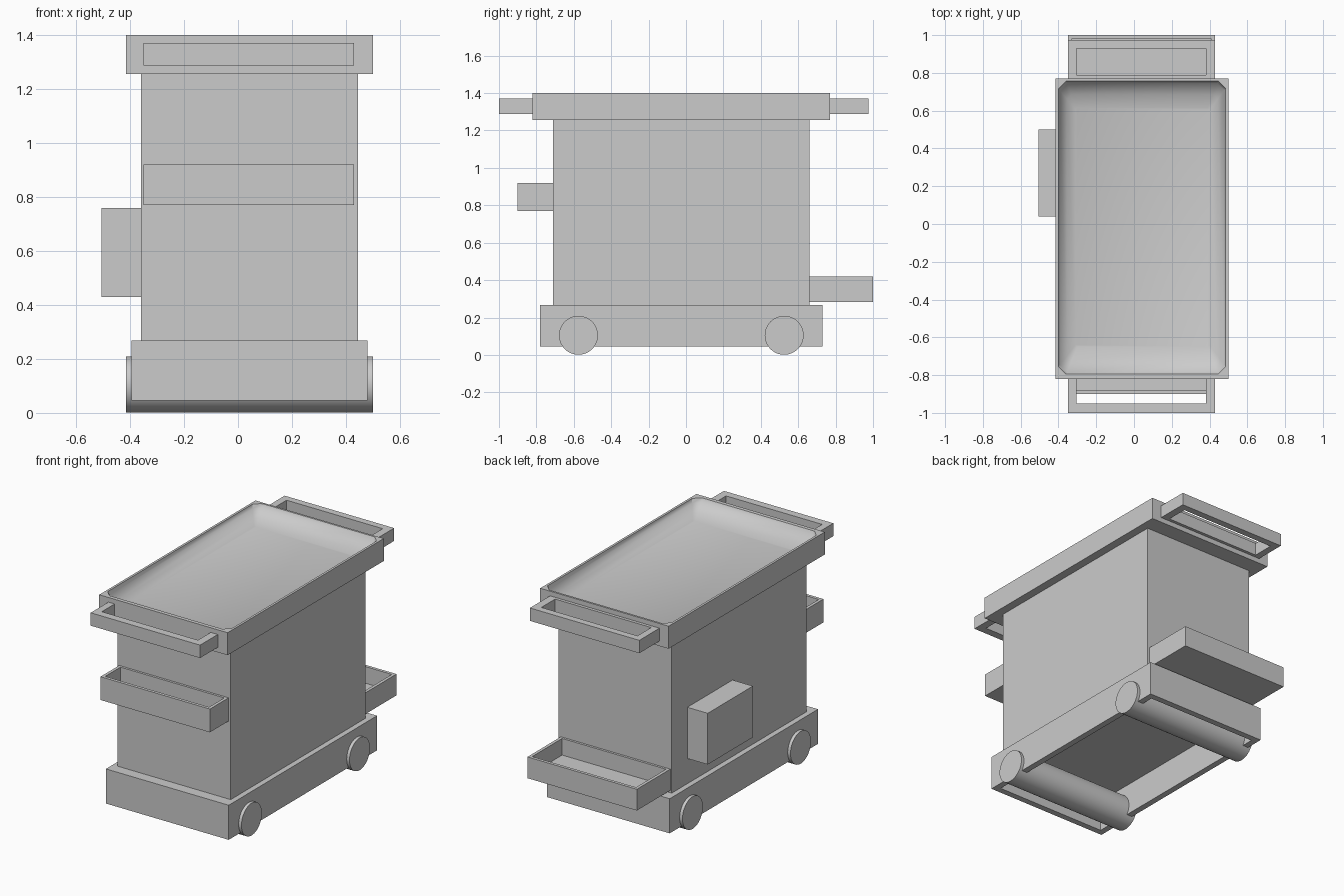
import bpy
import bmesh
import math

cube = bpy.data.objects.get("Cube")
if cube:
    bpy.data.objects.remove(cube)

grey = bpy.data.materials.new("plain_grey")
grey.use_nodes = True
colour = (0.6, 0.6, 0.6, 1)
grey.diffuse_color = colour
grey.node_tree.nodes["Principled BSDF"].inputs["Base Color"].default_value = colour


def finish(name, bm, smooth_angle=None):
    bmesh.ops.remove_doubles(bm, verts=bm.verts, dist=0.0001)
    bmesh.ops.recalc_face_normals(bm, faces=bm.faces)
    mesh = bpy.data.meshes.new(name)
    bm.to_mesh(mesh)
    bm.free()
    mesh.materials.append(grey)
    obj = bpy.data.objects.new(name, mesh)
    bpy.context.collection.objects.link(obj)
    if smooth_angle:
        bpy.ops.object.select_all(action='DESELECT')
        obj.select_set(True)
        bpy.context.view_layer.objects.active = obj
        bpy.ops.object.shade_smooth_by_angle(angle=math.radians(smooth_angle))
    return obj


def outline(rect, z, c=0.0):
    """Rectangle (x0, x1, y0, y1) at height z with corners cut by c."""
    x0, x1, y0, y1 = rect
    return [(x0 + c, y0, z), (x1 - c, y0, z), (x1, y0 + c, z), (x1, y1 - c, z),
            (x1 - c, y1, z), (x0 + c, y1, z), (x0, y1 - c, z), (x0, y0 + c, z)]


def loft(name, rings, closed=False, smooth_angle=None):
    """Skin a stack of outlines; closed joins last to first, otherwise cap both ends."""
    bm = bmesh.new()
    loops = [[bm.verts.new(p) for p in ring] for ring in rings]
    pairs = list(zip(loops, loops[1:]))
    if closed:
        pairs.append((loops[-1], loops[0]))
    else:
        bm.faces.new(loops[0])
        bm.faces.new(loops[-1])
    for a, b in pairs:
        n = len(a)
        for i in range(n):
            j = (i + 1) % n
            bm.faces.new((a[i], a[j], b[j], b[i]))
    return finish(name, bm, smooth_angle)


def box(name, rect, z0, z1):
    return loft(name, [outline(rect, z0), outline(rect, z1)])


def hollow(name, rect, inner, closed_z, open_z, floor_z):
    """Box with a pocket that opens at open_z."""
    return loft(name, [outline(rect, closed_z), outline(rect, open_z),
                       outline(inner, open_z), outline(inner, floor_z)])


def inset(rect, t):
    x0, x1, y0, y1 = rect
    return (x0 + t, x1 - t, y0 + t, y1 - t)


# Cabinet and side box
box("cabinet_body", (-0.36, 0.445, -0.71, 0.66), 0.26, 1.26)
box("side_box", (-0.505, -0.355, 0.04, 0.50), 0.43, 0.76)

# Base, open underneath
base = (-0.395, 0.48, -0.78, 0.73)
hollow("base", base, inset(base, 0.04), 0.268, 0.045, 0.25)

# Top with a sloped basin
top = (-0.415, 0.50, -0.82, 0.77)
basin_rim = (-0.40, 0.485, -0.795, 0.757)
basin_floor = (-0.31, 0.40, -0.65, 0.615)
rings = [outline(top, 1.255), outline(top, 1.40)]
for t, depth in ((0, 0), (0.08, 0.025), (0.5, 0.06), (1, 0.08)):
    rect = [a + (b - a) * t for a, b in zip(basin_rim, basin_floor)]
    rings.append(outline(rect, 1.40 - depth, 0.04 - 0.03 * t))
loft("basin_top", rings, smooth_angle=40)

# Push handles
for name, y0, y1, hole0, hole1 in (("front_handle", -1.0, -0.80, -0.95, -0.815),
                                   ("back_handle", 0.765, 0.975, 0.79, 0.93)):
    outer = (-0.35, 0.43, y0, y1)
    hole = (-0.305, 0.38, hole0, hole1)
    loft(name, [outline(outer, 1.287), outline(outer, 1.37),
                outline(hole, 1.37), outline(hole, 1.287)], closed=True)

# Storage trays
for name, y0, y1, z0, z1 in (("front_tray", -0.90, -0.705, 0.77, 0.92),
                             ("back_tray", 0.655, 1.0, 0.283, 0.42)):
    rect = (-0.35, 0.43, y0, y1)
    hollow(name, rect, inset(rect, 0.02), z0, z1, z0 + 0.03)

# Rollers running the full width
for name, y in (("front_roller", -0.575), ("back_roller", 0.525)):
    bm = bmesh.new()
    bmesh.ops.create_cone(bm, cap_ends=True, segments=48, radius1=0.104,
                          radius2=0.104, depth=0.915)
    roller = finish(name, bm, 40)
    roller.rotation_euler.y = math.pi / 2
    roller.location = (0.0425, y, 0.105)
